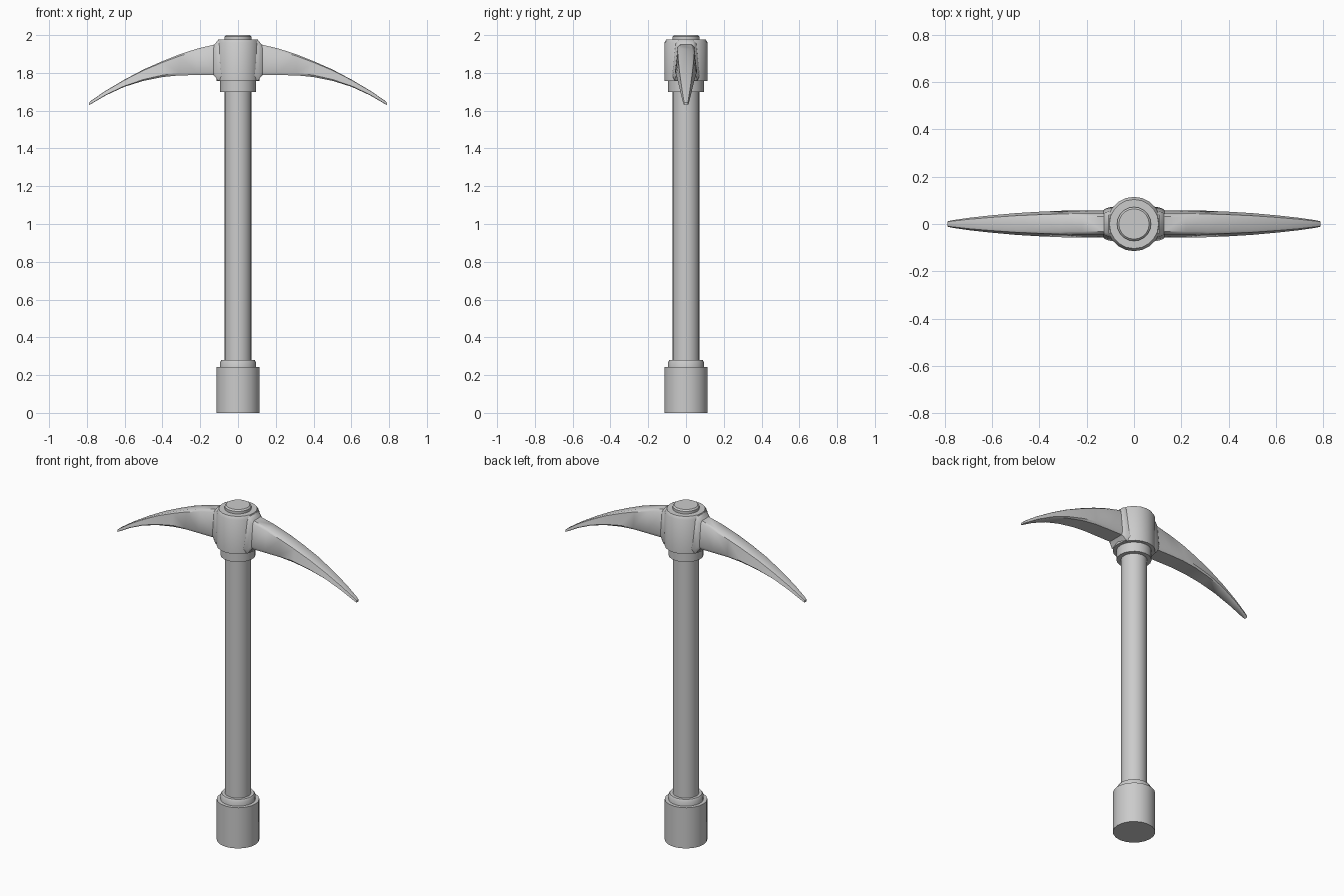
import bpy, bmesh, math

if "Cube" in bpy.data.objects:
    bpy.data.objects.remove(bpy.data.objects["Cube"])

SIDES = 20


def finish(name, bm):
    bmesh.ops.recalc_face_normals(bm, faces=bm.faces)
    mesh = bpy.data.meshes.new(name)
    bm.to_mesh(mesh)
    bm.free()
    obj = bpy.data.objects.new(name, mesh)
    bpy.context.collection.objects.link(obj)
    bpy.ops.object.select_all(action='DESELECT')
    obj.select_set(True)
    bpy.context.view_layer.objects.active = obj
    bpy.ops.object.shade_smooth_by_angle(angle=math.radians(40))
    return obj


def loft(name, rings):
    bm = bmesh.new()
    loops = [[bm.verts.new(p) for p in ring] for ring in rings]
    n = len(loops[0])
    for a, b in zip(loops, loops[1:]):
        for i in range(n):
            j = (i + 1) % n
            bm.faces.new((a[i], a[j], b[j], b[i]))
    bm.faces.new(loops[0])
    bm.faces.new(loops[-1])
    return finish(name, bm)


def turned(name, profile):
    return loft(name, [[(r * math.cos(2 * math.pi * i / SIDES),
                         r * math.sin(2 * math.pi * i / SIDES), z)
                        for i in range(SIDES)] for r, z in profile])


# Round parts along the shaft: (radius, height) profiles
turned("pommel", [(0.115, 0), (0.115, 0.243)])
turned("pommel_ring", [(0.095, 0.23), (0.095, 0.268), (0.088, 0.28)])
turned("handle", [(0.071, 0.26), (0.071, 1.72)])
turned("head_collar", [(0.095, 1.70), (0.095, 1.77)])
turned("head_hub", [(0.115, 1.757), (0.115, 1.96), (0.104, 1.977)])
turned("top_cap", [(0.072, 1.96), (0.072, 1.992), (0.064, 2.0)])


# Tapered, chamfered cross-section of the pick at distance x
def section(x, top, bottom, w):
    h = top - bottom
    half = [(0.55 * w, top), (0.76 * w, top - 0.08 * h),
            (w, bottom + 0.12 * h), (0.85 * w, bottom)]
    return [(x, y, z) for y, z in half] + [(x, -y, z) for y, z in reversed(half)]


# Pick arm and its flared socket, mirrored to the other side
arm = [(0.13, 1.949, 1.788, 0.058), (0.22, 1.927, 1.788, 0.058),
       (0.31, 1.898, 1.787, 0.056), (0.40, 1.862, 1.778, 0.052),
       (0.50, 1.818, 1.758, 0.046), (0.60, 1.765, 1.727, 0.037),
       (0.70, 1.706, 1.681, 0.026), (0.775, 1.655, 1.637, 0.015),
       (0.79, 1.642, 1.629, 0.011)]
socket = [(0.05, 1.973, 1.759, 0.08), (0.107, 1.973, 1.759, 0.07),
          (0.121, 1.955, 1.78, 0.065), (0.131, 1.945, 1.79, 0.056)]
for name, stations in (("pick_arm", [(0.05, 1.95, 1.788, 0.058)] + arm),
                       ("pick_socket", socket)):
    obj = loft(name, [section(*s) for s in stations])
    mirror = obj.modifiers.new("mirror", 'MIRROR')
    mirror.use_axis[0] = True
    mirror.use_clip = False
    mirror.use_mirror_merge = False
